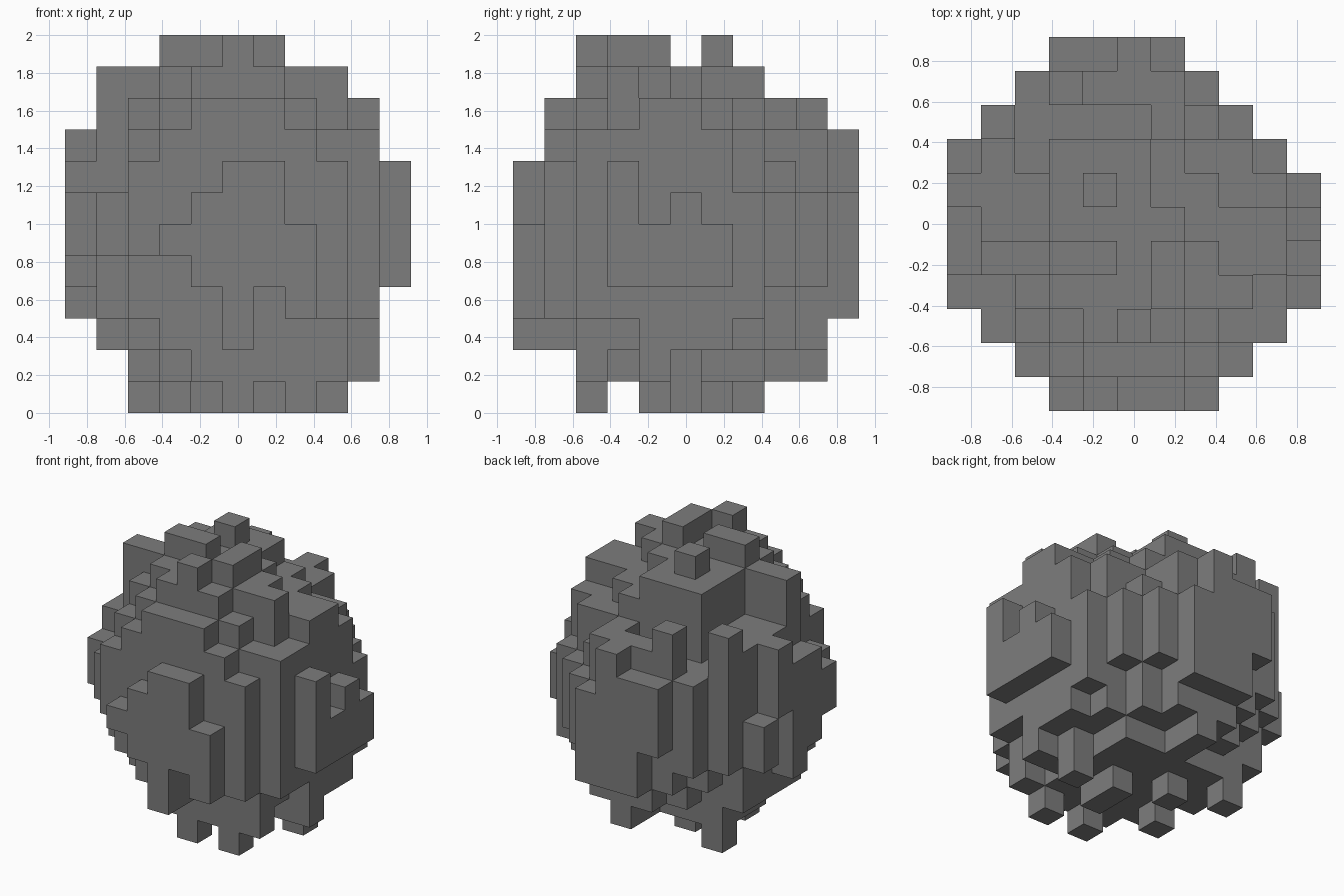
import bpy, bmesh
from mathutils import Vector

cube = bpy.data.objects.get("Cube")
if cube:
    bpy.data.objects.remove(cube, do_unlink=True)

CELL = 1 / 6
cells = set()


def block(xs, ys, zs):
    """All grid cells inside inclusive ranges; a plain number is a single cell."""
    spans = [(s, s) if isinstance(s, int) else s for s in (xs, ys, zs)]
    a, b, c = [range(lo, hi + 1) for lo, hi in spans]
    return {(x, y, z) for x in a for y in b for z in c}


def add(*spans):
    cells.update(block(*spans))


def cut(*spans):
    cells.difference_update(block(*spans))


# Round core of the boulder
for x, y, z in block((1, 9), (1, 9), (1, 10)):
    if (x - 5) ** 2 + (y - 5) ** 2 + (z - 5.5) ** 2 < 29.6:
        cells.add((x, y, z))

# Chips out of the front
cut((2, 3), 1, (1, 4))
cut((4, 6), 1, 3)
cut((3, 7), 1, 2)
cut(1, 2, 4)
cut(1, 2, 7)
cut(1, 3, (7, 9))

# Chips out of the back left corner
cut(9, 8, (0, 10))
cut(8, 9, (0, 10))
cut(9, 7, (7, 8))
cut(8, 8, (7, 9))
cut(7, 9, (7, 9))
cut(7, 8, 8)
cut(8, 8, 3)
cut(7, 9, 3)

# Chips out of the crown
cut(2, (3, 6), 10)
cut((1, 2), (5, 6), 9)
cut(8, (4, 6), 10)
cut(7, 5, 10)
cut((3, 7), 8, 10)
cut((6, 7), (6, 7), 10)
cut((4, 6), 9, 9)
cut((6, 7), 8, 9)
cut((7, 8), 7, 9)
cut((8, 9), 6, 9)
cut((2, 5), 8, (8, 9))
cut(2, 7, (8, 9))

# Front plate with its stepped top and two legs
add((5, 6), 0, 7)
add((4, 6), 0, 6)
add((3, 7), 0, 5)
add((4, 7), 0, 4)
add(5, (0, 1), (2, 3))
add(7, 0, 3)
add((7, 8), 1, 3)

# Left plate with its notch, and the corner in front of it
add(10, 3, (4, 7))
add(10, (4, 6), (4, 5))
add(10, 5, 6)
add(9, 2, (3, 8))

# Back plate
add(3, 10, (5, 7))
add(4, 10, (3, 7))
add(5, 10, (3, 8))
add(6, 10, (3, 6))
add(3, 9, (8, 9))

# Right plate and tall column
add(0, 3, (5, 6))
add(0, 4, (4, 7))
add(0, 5, (3, 7))
add(0, 6, (6, 8))
add(0, 7, (4, 5))
add(1, 8, (4, 9))

# Knobs on the crown
add((4, 6), 2, 10)
add((1, 2), 4, 10)
add(8, 3, 10)
add((3, 4), 4, 11)
add(6, (3, 4), 11)
add(5, 2, 11)
add(4, 6, 11)

# Ledges and stubs underneath
add((4, 8), 2, 1)
add(8, 2, 2)
add((8, 9), 4, 1)
add(5, 9, 1)
add(2, (6, 7), 1)
add(1, 7, 2)
for x, y in ((5, 2), (7, 2), (3, 4), (6, 4), (6, 5), (8, 5), (2, 7), (4, 6)):
    add(x, y, 0)

# Skin the cells: one square for every exposed side
bm = bmesh.new()
for cell in sorted(cells):
    middle = Vector(cell) + Vector((-5, -5, 0.5))
    for axis in range(3):
        for sign in (-1, 1):
            step = [0, 0, 0]
            step[axis] = sign
            if tuple(c + s for c, s in zip(cell, step)) in cells:
                continue
            normal = Vector(step) / 2
            u = Vector((0, 0, 0))
            u[(axis + 1) % 3] = 0.5
            v = normal.cross(u) * 2
            corners = (u + v, v - u, -u - v, u - v)
            bm.faces.new([bm.verts.new((middle + normal + c) * CELL) for c in corners])
bmesh.ops.remove_doubles(bm, verts=bm.verts, dist=0.001)
bmesh.ops.recalc_face_normals(bm, faces=bm.faces)
mesh = bpy.data.meshes.new("boulder")
bm.to_mesh(mesh)
bm.free()
boulder = bpy.data.objects.new("boulder", mesh)
bpy.context.collection.objects.link(boulder)

# Stone colour
stone = bpy.data.materials.new("stone_grey")
stone.use_nodes = True
grey = (0.205, 0.205, 0.205, 1)
stone.diffuse_color = grey
stone.node_tree.nodes["Principled BSDF"].inputs["Base Color"].default_value = grey
mesh.materials.append(stone)
